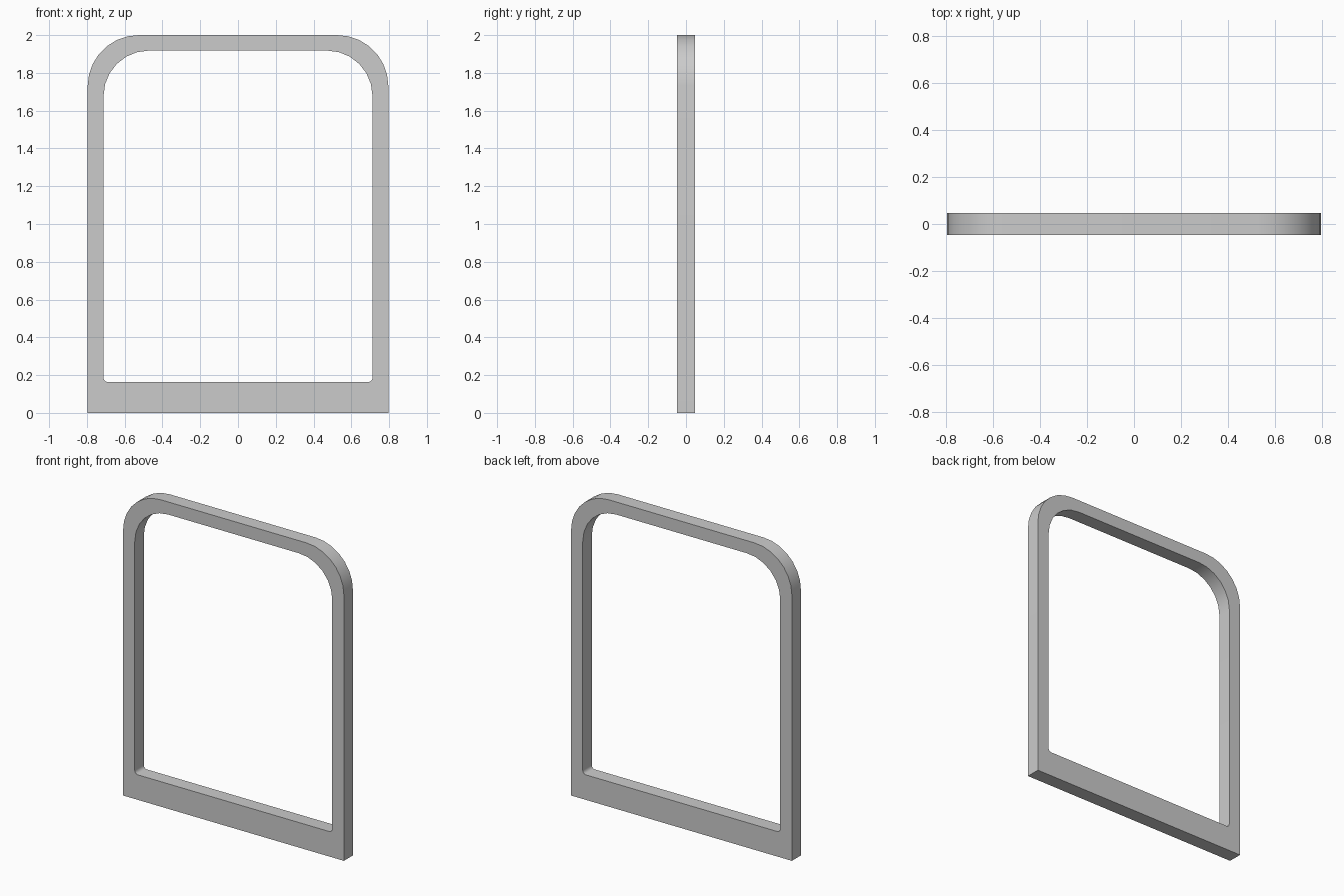
import bpy, bmesh
from math import sin, cos, pi

if "Cube" in bpy.data.objects:
    bpy.data.objects.remove(bpy.data.objects["Cube"])

DEPTH = 0.093  # frame thickness in y


def rounded_outline(half_w, z0, z1, r_top, r_bottom, n_top, n_bottom):
    """Closed x-z outline with separate top and bottom corner radii."""
    pts = []
    corners = [(1, z0, r_bottom, n_bottom, -pi / 2), (1, z1, r_top, n_top, 0),
               (-1, z1, r_top, n_top, pi / 2), (-1, z0, r_bottom, n_bottom, pi)]
    for side, z, r, n, start in corners:
        if n == 0:
            pts.append((side * half_w, z))
            continue
        cx = side * (half_w - r)
        cz = z - r if z == z1 else z + r
        for i in range(n + 1):
            a = start + pi / 2 * i / n
            pts.append((cx + r * cos(a), cz + r * sin(a)))
    return pts


def add_loop(bm, pts):
    verts = [bm.verts.new((x, -DEPTH / 2, z)) for x, z in pts]
    return [bm.edges.new((verts[i - 1], verts[i])) for i in range(len(verts))]


bm = bmesh.new()
# outer silhouette: square feet, rounded shoulders
edges = add_loop(bm, rounded_outline(0.796, 0, 2, 0.27, 0, 7, 0))
# opening: rounded shoulders, tiny fillets at the sill
edges += add_loop(bm, rounded_outline(0.712, 0.163, 1.918, 0.24, 0.022, 6, 3))

# fill the ring and give it thickness
bmesh.ops.triangle_fill(bm, use_beauty=True, use_dissolve=False, edges=edges, normal=(0, -1, 0))
result = bmesh.ops.extrude_face_region(bm, geom=bm.faces[:], use_keep_orig=True)
back = [g for g in result["geom"] if isinstance(g, bmesh.types.BMVert)]
bmesh.ops.translate(bm, verts=back, vec=(0, DEPTH, 0))
bmesh.ops.recalc_face_normals(bm, faces=bm.faces[:])

mesh = bpy.data.meshes.new("arched_frame")
bm.to_mesh(mesh)
bm.free()
frame = bpy.data.objects.new("arched_frame", mesh)
bpy.context.collection.objects.link(frame)

# smooth curved corners, crisp rims
bpy.context.view_layer.objects.active = frame
frame.select_set(True)
bpy.ops.object.shade_smooth_by_angle(angle=0.6)
